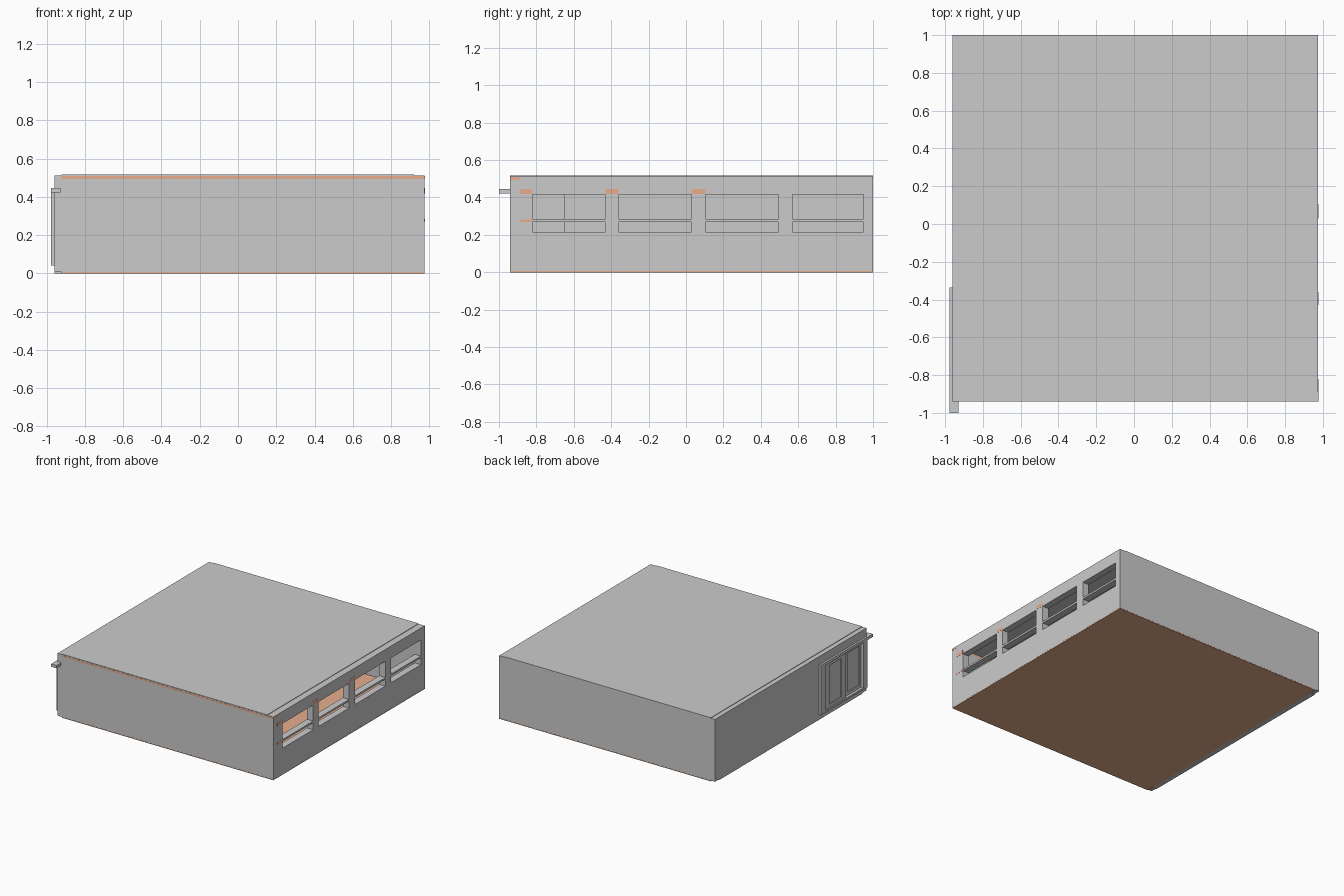
import bpy, bmesh
from mathutils import Vector

if "Cube" in bpy.data.objects:
    bpy.data.objects.remove(bpy.data.objects["Cube"])


def material(name, color):
    m = bpy.data.materials.new(name)
    m.diffuse_color = color
    m.use_nodes = True
    m.node_tree.nodes["Principled BSDF"].inputs["Base Color"].default_value = m.diffuse_color
    return m


WOOD = material("wood", (0.80, 0.42, 0.27, 1))


def boxes(name, parts, mat=None):
    """One object from boxes given as (x0, x1, y0, y1, z0, z1)."""
    bm = bmesh.new()
    for x0, x1, y0, y1, z0, z1 in parts:
        vs = bmesh.ops.create_cube(bm, size=1)["verts"]
        size = Vector((x1 - x0, y1 - y0, z1 - z0))
        mid = Vector((x0 + x1, y0 + y1, z0 + z1)) / 2
        for v in vs:
            v.co = v.co * size + mid
    me = bpy.data.meshes.new(name)
    bm.to_mesh(me)
    bm.free()
    ob = bpy.data.objects.new(name, me)
    bpy.context.collection.objects.link(ob)
    if mat:
        me.materials.append(mat)
    return ob


L, R, F, B, TOP = -0.96, 0.975, -0.94, 1.0, 0.512   # outer shell
LI, RI, FI, BI = -0.922, 0.92, -0.89, 0.95          # inner faces

# floor and roof
boxes("floor", [(LI, R, F, B, 0, 0.006)], WOOD)
boxes("roof", [(LI, RI, F, B, 0.509, 0.516)])

# front and back walls
boxes("front_wall", [(L, R, F, FI, 0.0065, TOP)])
boxes("back_wall", [(L, R, BI, B, 0.0065, TOP)])

# right wall: piers between four windows, plus horizontal bands
windows = [(-0.82, -0.43), (-0.36, 0.03), (0.105, 0.495), (0.57, 0.95)]
right = [(RI, R, FI, BI, 0.0065, 0.215), (RI, R, FI, BI, 0.415, TOP)]
edges = [FI] + [v for w in windows for v in w]
for a, b in zip(edges[0::2], edges[1::2]):
    right.append((RI, R, a, b, 0.215, 0.415))
boxes("right_wall", right)
boxes("window_transoms", [(RI, R, a, b, 0.27, 0.285) for a, b in windows])

# left wall around the doorway
D0, D1 = -0.93, -0.335
boxes("left_wall", [
    (L, LI, D1, BI, 0, TOP),
    (L, LI, FI, D1, 0.44, TOP),
    (L, LI, FI, D1, 0, 0.04),
])

# doorway frame and the sliding rail above it
X0 = -0.976
boxes("door_frame", [
    (X0, LI, D1 - 0.06, D1, 0.04, 0.425),
    (X0, LI, D0, D0 + 0.05, 0.04, 0.425),
    (X0, LI, D0, D1, 0.04, 0.055),
])
boxes("door_rail", [(X0, -0.928, -1.0, D1, 0.422, 0.445)])


# two sliding doors, each a frame around a recessed pane
def door(name, y0, y1, h0, h1, x0, x1):
    z0, z1, p0, p1 = 0.055, 0.422, 0.08, 0.395
    xm = (x0 + x1) / 2
    boxes(name, [
        (x0, x1, y0, h0, z0, z1), (x0, x1, h1, y1, z0, z1),
        (x0, x1, h0, h1, z0, p0), (x0, x1, h0, h1, p1, z1),
    ])
    boxes(name + "_pane", [(xm - 0.002, xm + 0.002, h0, h1, p0, p1)])


door("near_door", -0.89, -0.65, -0.86, -0.71, -0.955, -0.937)
door("far_door", -0.66, -0.385, -0.61, -0.46, -0.967, -0.949)

# wooden beam along the front top edge and trims showing through the piers
boxes("front_beam", [(LI, R + 0.001, F - 0.001, FI, 0.494, 0.508)], WOOD)
trims = [(RI, R + 0.001, a, b, 0.418, 0.446)
         for a, b in ((FI, -0.82), (-0.43, -0.36), (0.03, 0.105))]
trims.append((RI, R + 0.001, FI, -0.82, 0.27, 0.283))
boxes("wall_trims", trims, WOOD)
